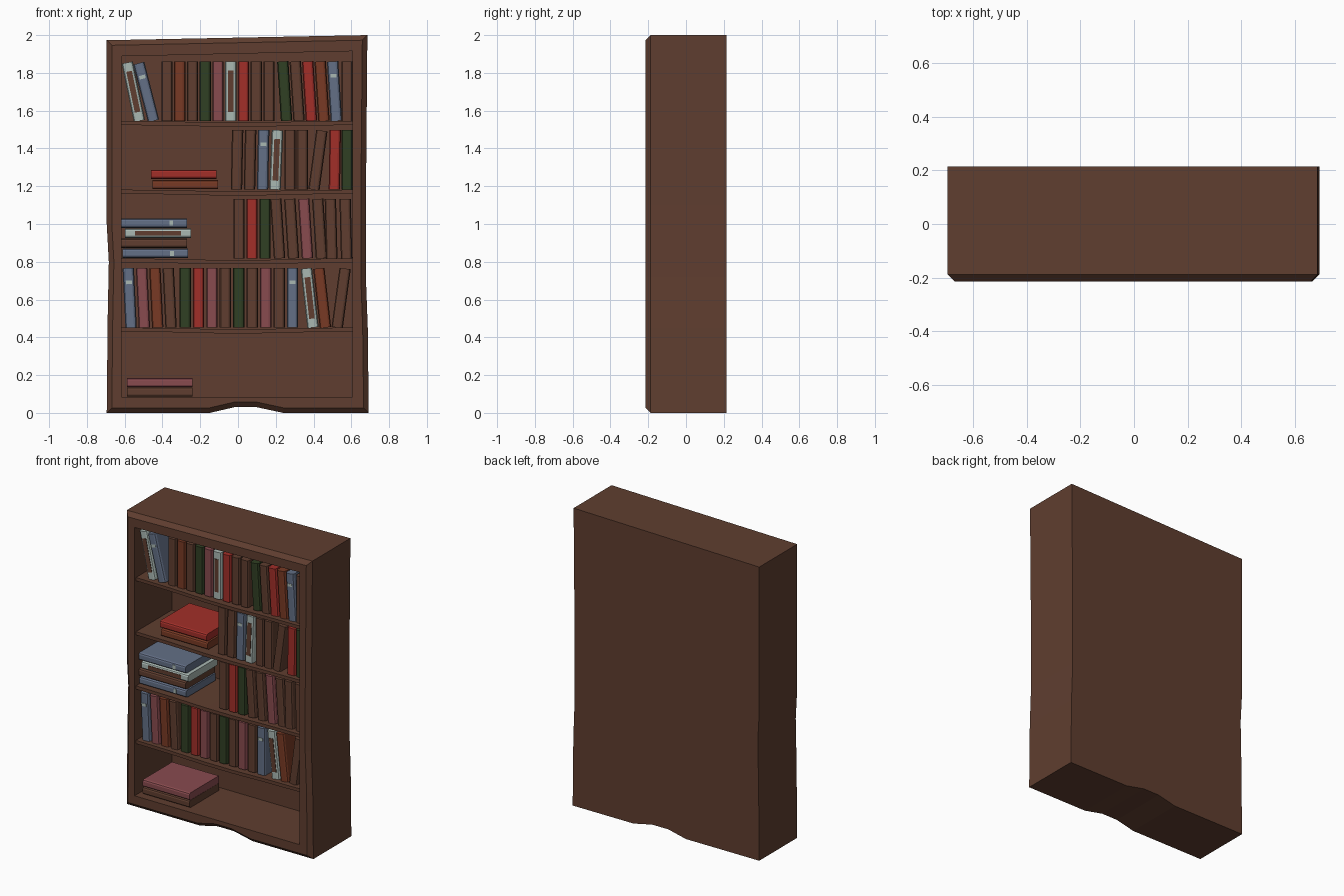
import bpy, bmesh, math
from mathutils import Matrix

if "Cube" in bpy.data.objects:
    bpy.data.objects.remove(bpy.data.objects["Cube"])

COLOURS = {
    "b": ("walnut brown", (0.115, 0.048, 0.029)),
    "o": ("rust", (0.19, 0.042, 0.018)),
    "r": ("red", (0.36, 0.028, 0.022)),
    "p": ("dusty rose", (0.25, 0.07, 0.078)),
    "g": ("forest green", (0.03, 0.05, 0.017)),
    "s": ("slate blue", (0.125, 0.16, 0.24)),
    "w": ("pale grey", (0.40, 0.48, 0.45)),
}
MATS = {}
for key, (name, rgb) in COLOURS.items():
    MATS[key] = bpy.data.materials.new(name)
    MATS[key].diffuse_color = (*rgb, 1)


def finish(bm, name, key, matrix=Matrix()):
    bmesh.ops.recalc_face_normals(bm, faces=bm.faces)
    me = bpy.data.meshes.new(name)
    bm.to_mesh(me)
    bm.free()
    me.materials.append(MATS[key])
    ob = bpy.data.objects.new(name, me)
    ob.matrix_world = matrix
    bpy.context.collection.objects.link(ob)
    return ob


def loft(loops):
    """Skin a list of equal-length closed loops and cap both ends."""
    bm = bmesh.new()
    rings = [[bm.verts.new(p) for p in loop] for loop in loops]
    n = len(rings[0])
    for a, b in zip(rings, rings[1:]):
        for i in range(n):
            j = (i + 1) % n
            bm.faces.new((a[i], a[j], b[j], b[i]))
    bm.faces.new(rings[0])
    bm.faces.new(rings[-1])
    return bm


# Case: crooked outline, chamfered front edge, recessed opening
outline = [(-0.695, 0), (-0.15, 0), (-0.02, 0.03), (0.1, 0.03), (0.24, 0), (0.692, 0),
           (0.687, 0.45), (0.677, 0.72), (0.677, 1.1), (0.685, 2.0),
           (-0.695, 1.973), (-0.695, 1.0), (-0.684, 0.8), (-0.69, 0.5)]


def chamfer(x, z):
    c = 0.027
    nx = x - math.copysign(c, x) if abs(x) > 0.6 else x
    nz = z + c if z < 0.1 else z - c if z > 1.5 else z
    return nx, nz


def opening(x, z):
    nz = z - 0.085 if z > 1.5 else max(z, 0.085)
    return min(max(x, -0.618), 0.607), nz


front = [chamfer(*p) for p in outline]
inner = [opening(*p) for p in outline]
loops = [[(x, y, z) for x, z in pts] for pts, y in
         ((outline, 0.215), (outline, -0.188), (front, -0.215), (inner, -0.215), (inner, 0.18))]
finish(loft(loops), "bookcase_body", "b")

# Slightly sagging shelves
SHELVES = [1.546, 1.182, 0.818, 0.452]
for k, z in enumerate(SHELVES):
    xs = [-0.62, -0.35, -0.1, 0.1, 0.35, 0.61]
    sags = [0, 0.003, 0.009, 0.009, 0.003, 0]
    top = [(x, z - s) for x, s in zip(xs, sags)]
    low = [(x, z - s - 0.022) for x, s in zip(xs, sags)][::-1]
    finish(loft([[(x, y, h) for x, h in top + low] for y in (-0.2, 0.182)]), f"shelf_{k + 1}", "b")

# Books: rounded spine toward -y, length along local z
FRONT, BACK = -0.172, 0.14
count = 0


def plate(name, key, w, z0, z1, matrix):
    pts = [(-w / 2, z0), (w / 2, z0), (w / 2, z1), (-w / 2, z1)]
    finish(loft([[(x, y, z) for x, z in pts] for y in (FRONT - 0.003, FRONT + 0.003)]), name, key, matrix)


def book(key, thick, length, matrix):
    global count
    count += 1
    h = thick / 2
    half = [(h, BACK), (h, FRONT + 0.014), (h * 0.82, FRONT + 0.004), (h * 0.5, FRONT)]
    sec = half + [(-x, y) for x, y in half[::-1]]
    finish(loft([[(x, y, z) for x, y in sec] for z in (0, length)]), f"book_{count}", key, matrix)
    if key == "w":    # brown spine panel
        plate(f"spine_panel_{count}", "b", thick * 0.5, length * 0.15, length * 0.85, matrix)
    if key == "s":    # pale spine label
        plate(f"spine_label_{count}", "w", thick * 0.55, length * 0.73, length * 0.79, matrix)


# Standing runs: colours, first x, spacing, sideways lean of the top
rows = [
    [("w", -0.522, 0, -0.065), ("s", -0.447, 0, -0.08), ("bobgpwrbb", -0.376, 0.0675, 0),
     ("gbros", 0.257, 0.066, -0.02), ("b", 0.577, 0, 0)],
    [("bbs", -0.008, 0.069, 0.006), ("w", 0.196, 0, 0.013), ("bb", 0.275, 0.066, 0),
     ("b", 0.402, 0, 0.042), ("r", 0.51, 0, 0.005), ("g", 0.577, 0, 0)],
    [("brg", 0.005, 0.069, 0), ("bbpb", 0.22, 0.074, -0.02), ("bb", 0.497, 0.078, -0.008)],
    [("spob", -0.566, 0.0705, -0.015), ("grpbgbpbs", -0.28, 0.0711, 0),
     ("wo", 0.397, 0.066, -0.035), ("b", 0.525, 0, 0.042)],
]
for z, runs in zip(SHELVES, rows):
    for keys, x0, step, lean in runs:
        for i, key in enumerate(keys):
            m = (Matrix.Translation((x0 + i * step, 0, z))
                 @ Matrix.Rotation(math.atan2(lean, 0.312), 4, "Y"))
            book(key, 0.06, 0.315, m)

# Lying stacks: colour, left end, underside height
for key, x, z in [("r", -0.46, 1.238), ("o", -0.453, 1.184),
                  ("s", -0.617, 0.98), ("w", -0.597, 0.927), ("b", -0.617, 0.873), ("s", -0.612, 0.82),
                  ("p", -0.588, 0.136), ("b", -0.588, 0.086)]:
    m = Matrix.Translation((x, 0, z + 0.0245)) @ Matrix.Rotation(math.pi / 2, 4, "Y")
    book(key, 0.049, 0.347, m)

for m in bpy.data.materials:
    if m.users and not m.is_grease_pencil:
        m.use_nodes = True
        m.node_tree.nodes["Principled BSDF"].inputs["Base Color"].default_value = m.diffuse_color
